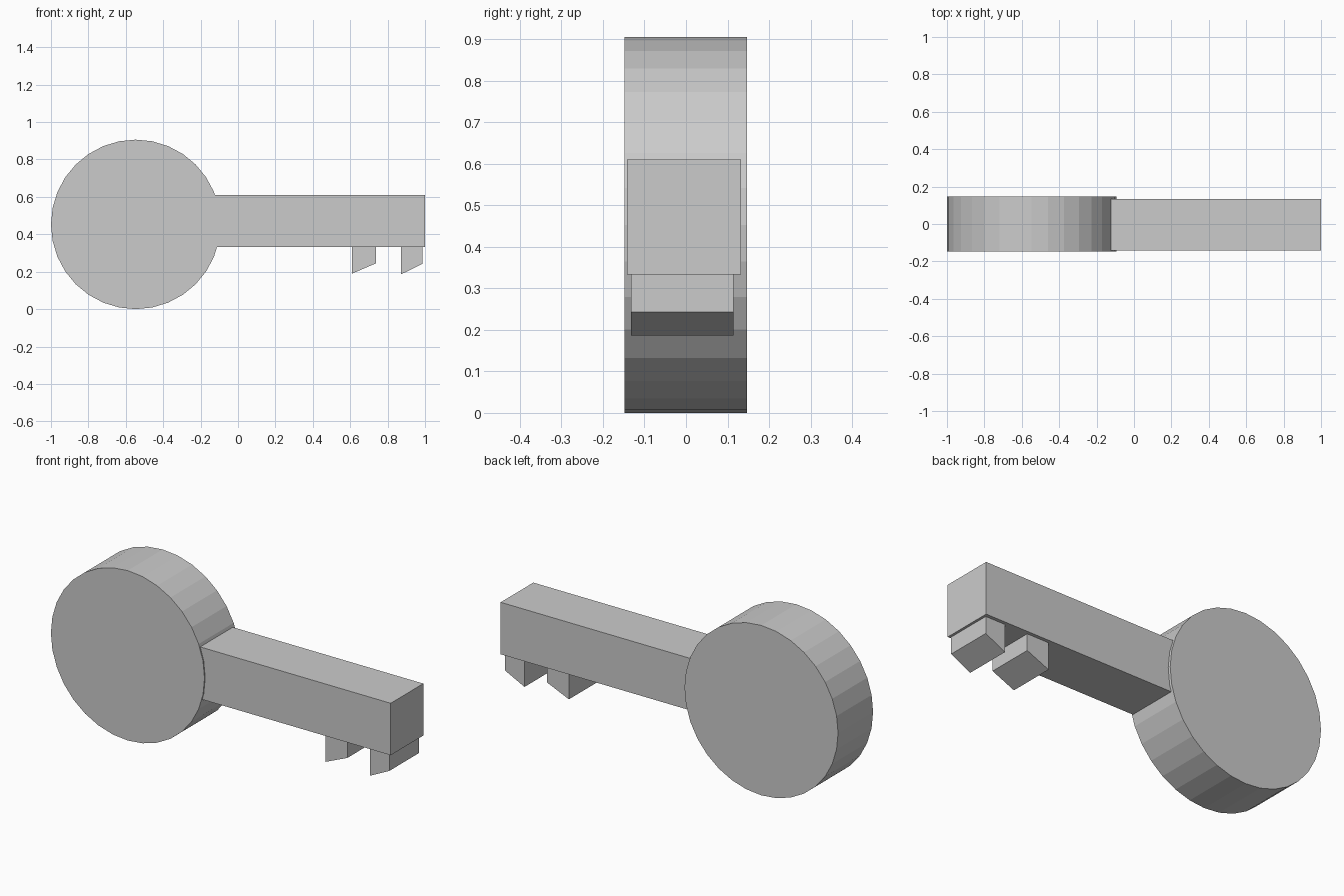
import bpy, bmesh, math

if "Cube" in bpy.data.objects:
    bpy.data.objects.remove(bpy.data.objects["Cube"])


def extrude_profile(name, points, y0, y1):
    """Solid made from an (x, z) outline swept from y0 to y1."""
    bm = bmesh.new()
    face = bm.faces.new([bm.verts.new((x, y0, z)) for x, z in points])
    swept = bmesh.ops.extrude_face_region(bm, geom=[face])["geom"]
    verts = [v for v in swept if isinstance(v, bmesh.types.BMVert)]
    bmesh.ops.translate(bm, verts=verts, vec=(0, y1 - y0, 0))
    bmesh.ops.recalc_face_normals(bm, faces=bm.faces)
    mesh = bpy.data.meshes.new(name)
    bm.to_mesh(mesh)
    bm.free()
    obj = bpy.data.objects.new(name, mesh)
    bpy.context.collection.objects.link(obj)
    return obj


# Round 32-sided handle
R, CX, CZ, SIDES = 0.453, -0.547, 0.455, 32
circle = [(CX + R * math.cos(2 * math.pi * i / SIDES),
           CZ + R * math.sin(2 * math.pi * i / SIDES)) for i in range(SIDES)]
circle = [(x, z + R - CZ) for x, z in circle]
extrude_profile("key_handle", circle, -0.148, 0.147)

# Square shaft, its end buried in the handle
extrude_profile("key_shaft",
                [(-0.14, 0.333), (1.0, 0.333), (1.0, 0.61), (-0.14, 0.61)],
                -0.142, 0.133)

# Two teeth with slanted undersides
for i, (x0, x1, low, high) in enumerate([(0.61, 0.738, 0.19, 0.245),
                                         (0.872, 0.987, 0.186, 0.243)], 1):
    extrude_profile(f"key_tooth_{i}",
                    [(x0, low), (x1, high), (x1, 0.34), (x0, 0.34)],
                    -0.133, 0.115)
